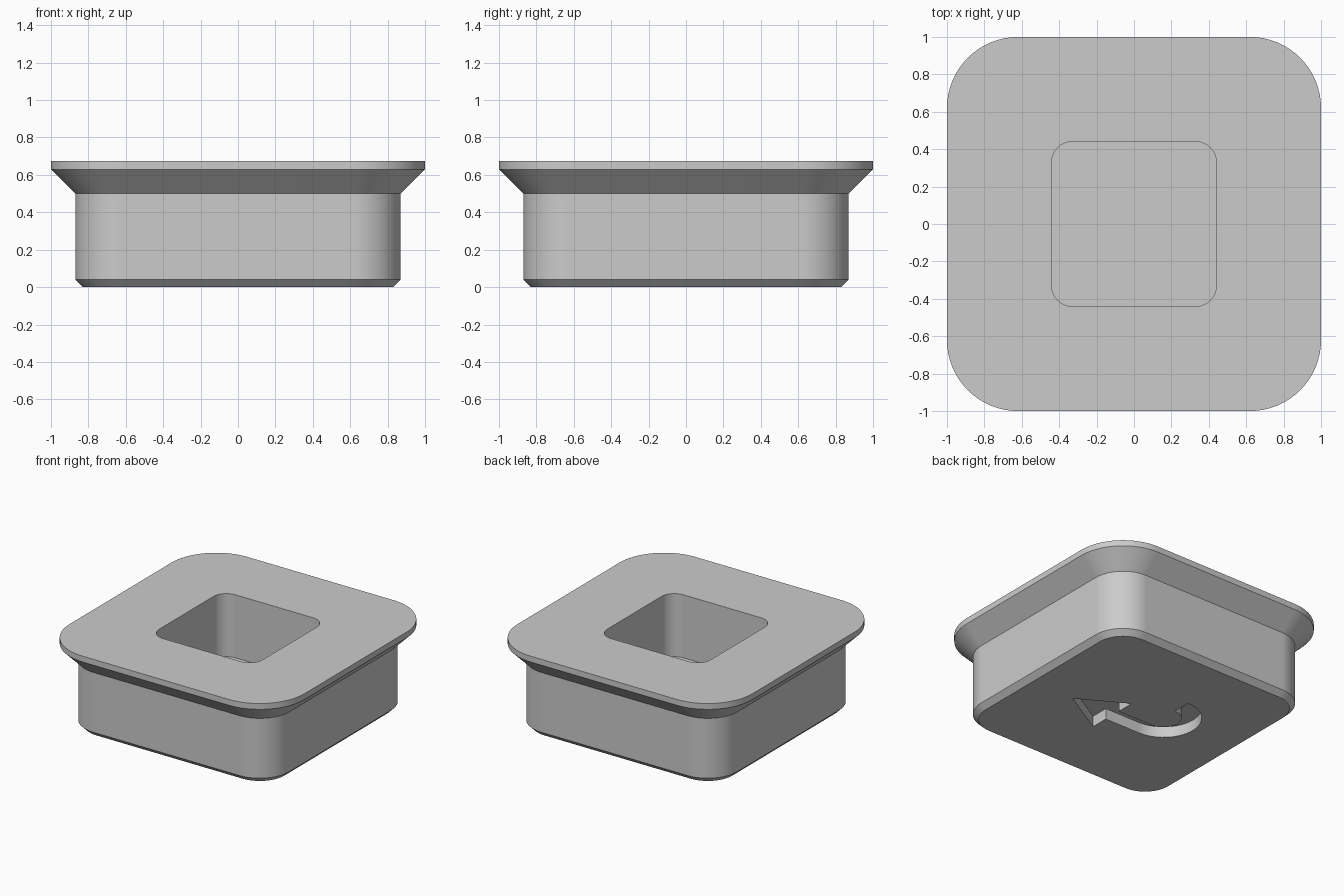
import bpy
import bmesh
from math import cos, sin, pi

default = bpy.data.objects.get("Cube")
if default:
    bpy.data.objects.remove(default, do_unlink=True)

CORNER_STEPS = 16

grey = bpy.data.materials.new("plain grey")
grey.use_nodes = True
grey.diffuse_color = (0.6, 0.6, 0.6, 1)
grey.node_tree.nodes["Principled BSDF"].inputs["Base Color"].default_value = (0.6, 0.6, 0.6, 1)


def arc(cx, cy, radius, start, end, steps):
    angles = [start + (end - start) * i / steps for i in range(steps + 1)]
    return [(cx + radius * cos(a), cy + radius * sin(a)) for a in angles]


def rounded_square(half, radius):
    c = half - radius
    points = []
    for i, (sx, sy) in enumerate([(1, 1), (-1, 1), (-1, -1), (1, -1)]):
        points += arc(sx * c, sy * c, radius, i * pi / 2, (i + 1) * pi / 2, CORNER_STEPS)
    return points


def loft(name, sections):
    """Bridge equal outlines, given as (points, z), and cap both ends."""
    bm = bmesh.new()
    rings = [[bm.verts.new((x, y, z)) for x, y in points] for points, z in sections]
    for a, b in zip(rings, rings[1:]):
        for i in range(len(a)):
            j = (i + 1) % len(a)
            bm.faces.new((a[i], a[j], b[j], b[i]))
    bm.faces.new(rings[0][::-1])
    bm.faces.new(rings[-1])
    bmesh.ops.recalc_face_normals(bm, faces=bm.faces)
    mesh = bpy.data.meshes.new(name)
    bm.to_mesh(mesh)
    bm.free()
    mesh.materials.append(grey)
    obj = bpy.data.objects.new(name, mesh)
    bpy.context.collection.objects.link(obj)
    return obj


# Flanged plug: bottom chamfer, body, flare, rim, then down into the pocket
profile = [
    (0.83, 0.21, 0.0),
    (0.87, 0.25, 0.04),
    (0.87, 0.25, 0.50),
    (1.00, 0.38, 0.63),
    (1.00, 0.38, 0.675),
    (0.44, 0.11, 0.675),
    (0.44, 0.11, 0.19),
]
plug = loft("flanged_plug", [(rounded_square(h, r), z) for h, r, z in profile])

# Hooked arrow recessed into the underside
bend_x, bend_y, outer, inner = -0.195, 0.087, 0.267, 0.127
head_x, head_y, head_half, tip_x = 0.105, -0.11, 0.208, 0.465
outline = [(tip_x, head_y), (head_x, head_y + head_half), (head_x, bend_y - inner)]
outline += arc(bend_x, bend_y, inner, 1.5 * pi, 0.5 * pi, 24)
outline += arc(bend_x, bend_y, outer, 0.5 * pi, 1.5 * pi, 24)
outline += [(head_x, bend_y - outer), (head_x, head_y - head_half)]
cutter = loft("arrow_cutter", [(outline, -0.1), (outline, 0.083)])
cutter.hide_render = True

cut = plug.modifiers.new("arrow recess", "BOOLEAN")
cut.operation = "DIFFERENCE"
cut.solver = "EXACT"
cut.object = cutter

bpy.ops.object.select_all(action="DESELECT")
plug.select_set(True)
bpy.context.view_layer.objects.active = plug
bpy.ops.object.modifier_apply(modifier=cut.name)
bpy.data.objects.remove(cutter, do_unlink=True)

# Smooth corners, crisp rims, flat panels
bpy.ops.object.shade_smooth_by_angle(angle=pi / 6)
weighted = plug.modifiers.new("flat panels", "WEIGHTED_NORMAL")
weighted.keep_sharp = True
